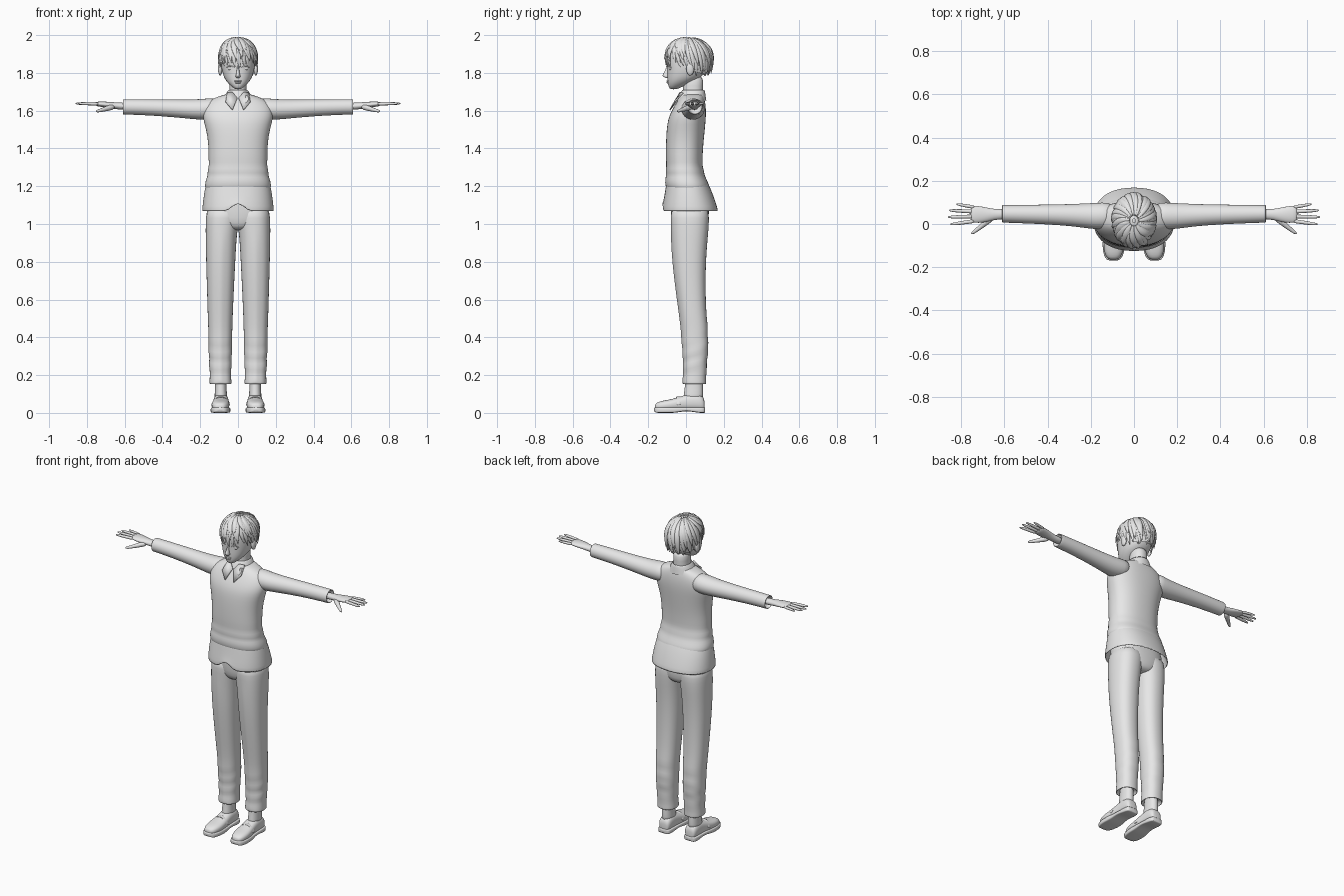
import bpy, bmesh, math, random
from mathutils import Vector as V

random.seed(4)
X, Y, Z = V((1, 0, 0)), V((0, 1, 0)), V((0, 0, 1))
grey = bpy.data.materials.new("plain grey")
grey.diffuse_color = (0.8, 0.8, 0.8, 1)


def ring(c, a, b, n=20, p=2.0):
    """Superellipse loop around c spanned by the vectors a and b."""
    out = []
    for i in range(n):
        t = 2 * math.pi * i / n
        co, si = math.cos(t), math.sin(t)
        out.append(V(c) + a * math.copysign(abs(co) ** (2 / p), co)
                   + b * math.copysign(abs(si) ** (2 / p), si))
    return out


def finish(name, bm, sub=1, thick=0):
    bmesh.ops.recalc_face_normals(bm, faces=bm.faces[:])
    for f in bm.faces:
        f.smooth = True
    me = bpy.data.meshes.new(name)
    bm.to_mesh(me)
    bm.free()
    me.materials.append(grey)
    ob = bpy.data.objects.new(name, me)
    bpy.context.collection.objects.link(ob)
    if thick:
        m = ob.modifiers.new("thickness", 'SOLIDIFY')
        m.thickness = thick
    if sub:
        ob.modifiers.new("smooth", 'SUBSURF').levels = sub
        ob.modifiers["smooth"].render_levels = sub
    return ob


def add_loft(bm, rings, cap=True):
    loops = [[bm.verts.new(v) for v in r] for r in rings]
    n = len(loops[0])
    for r, q in zip(loops, loops[1:]):
        for i in range(n):
            bm.faces.new((r[i], r[(i + 1) % n], q[(i + 1) % n], q[i]))
    if cap:
        bm.faces.new(loops[0])
        bm.faces.new(loops[-1])


def loft(name, rings, cap=True, sub=1, thick=0):
    bm = bmesh.new()
    add_loft(bm, rings, cap)
    return finish(name, bm, sub, thick)


def zrings(secs, n=28, p=2.2):
    """Horizontal loops from (z, x inner, x outer, y front, y back)."""
    return [ring(((a + b) / 2, (f + k) / 2, z), X * (b - a) / 2, Y * (k - f) / 2, n, p)
            for z, a, b, f, k in secs]


def body(secs, **kw):
    return zrings([(z, -w, w, f, k) for z, w, f, k in secs], **kw)


def tube(bm, pts, radii, side, flat=1.0, n=8):
    """Tapered tube; 'side' is the wide direction, 'flat' the thickness ratio."""
    rs = []
    for i, p in enumerate(pts):
        d = (pts[min(i + 1, len(pts) - 1)] - pts[max(i - 1, 0)]).normalized()
        a = (side - d * side.dot(d)).normalized()
        rs.append(ring(p, a * radii[i], d.cross(a) * radii[i] * flat, n))
    add_loft(bm, rs)


def blob(name, c, r):
    bm = bmesh.new()
    bmesh.ops.create_uvsphere(bm, u_segments=16, v_segments=10, radius=1)
    for v in bm.verts:
        v.co = V(c) + V((v.co.x * r[0], v.co.y * r[1], v.co.z * r[2]))
    return finish(name, bm, 0)


# Sweater with gathered folds at the waist
loft("sweater", body([
    (1.19, .160, -.090, .105), (1.185, .174, -.104, .124), (1.205, .177, -.110, .124),
    (1.235, .171, -.112, .110), (1.26, .160, -.104, .098), (1.28, .163, -.109, .096),
    (1.31, .154, -.104, .087), (1.34, .157, -.107, .088), (1.40, .156, -.107, .090),
    (1.47, .163, -.105, .097), (1.53, .178, -.100, .103), (1.57, .188, -.090, .106),
    (1.61, .185, -.071, .106), (1.645, .165, -.050, .102), (1.668, .125, -.035, .096),
    (1.685, .075, -.022, .092), (1.69, .040, -.005, .085)], p=2.3))

# Shirt tail below the sweater, split at the front
tail = body([(1.24, .158, -.095, .100), (1.18, .172, -.104, .128),
             (1.12, .180, -.114, .150), (1.065, .186, -.122, .167)], p=2.3)
for v in tail[-1]:
    if abs(v.x) < .012 and v.y < 0:
        v.z += .06
loft("shirt_tail", tail, cap=False, thick=-.006)

# Hips
loft("hips", body([(.965, .05, -.045, .09), (.985, .11, -.07, .115), (1.03, .165, -.08, .122),
                   (1.10, .165, -.082, .122), (1.2, .15, -.08, .10)], p=2.4))

# Neck and collar band
loft("neck", body([(1.62, .055, -.02, .09), (1.68, .047, -.016, .09),
                   (1.73, .044, -.015, .09), (1.79, .048, -.02, .095)]))
loft("collar", body([(1.655, .082, -.05, .108), (1.68, .070, -.038, .104),
                     (1.708, .054, -.022, .100), (1.712, .048, -.018, .094),
                     (1.68, .048, -.016, .09)]), cap=False)

for s, tag in ((1, "left"), (-1, "right")):
    # Collar flap
    bm = bmesh.new()
    bm.faces.new([bm.verts.new(p) for p in (
        (s * .004, -.050, 1.668), (s * .030, -.088, 1.605), (s * .066, -.064, 1.648),
        (s * .058, -.018, 1.695), (s * .03, -.032, 1.70))])
    finish(tag + "_collar_flap", bm, 0, .006)

    # Sleeve with turned-in cuff
    loft(tag + "_sleeve", [ring((s * x, y, z), Y * a, Z * b, 20) for x, y, z, a, b in (
        (.09, .040, 1.612, .060, .055), (.15, .037, 1.609, .063, .058),
        (.20, .037, 1.606, .060, .055), (.28, .041, 1.609, .052, .050),
        (.40, .044, 1.615, .046, .045), (.52, .046, 1.619, .043, .042),
        (.60, .047, 1.620, .041, .041), (.61, .047, 1.620, .041, .041),
        (.611, .047, 1.620, .036, .036), (.58, .047, 1.62, .034, .034))])

    # Hand: palm, four fingers and thumb
    bm = bmesh.new()
    add_loft(bm, [ring((s * x, y, z), Y * a, Z * b, 16) for x, y, z, a, b in (
        (.57, .045, 1.622, .026, .021), (.63, .045, 1.624, .023, .018),
        (.665, .043, 1.628, .030, .018), (.70, .043, 1.632, .038, .016),
        (.735, .045, 1.635, .041, .014), (.757, .046, 1.636, .038, .010))])
    for y0, x1, y1, r in ((.077, .822, .092, .0085), (.057, .856, .063, .0095),
                          (.035, .862, .032, .0095), (.014, .850, -.002, .0095)):
        a, b = V((s * .735, y0, 1.636)), V((s * x1, y1, 1.638))
        tube(bm, [a.lerp(b, t) for t in (0, .3, .6, .88, 1)],
             [r * 1.1, r, r * .95, r * .75, r * .35], Y)
    tube(bm, [V((s * x, y, z)) for x, y, z in (
        (.655, .030, 1.622), (.685, .008, 1.614), (.715, -.018, 1.605),
        (.742, -.038, 1.598), (.753, -.046, 1.596))], [.017, .016, .011, .009, .004], Y)
    finish(tag + "_hand", bm)

    # Trouser leg with folds gathering over the shin
    secs = [(1.10, -.01, .165, -.082, .120), (1.03, -.008, .171, -.082, .123),
            (.97, .002, .172, -.080, .120), (.90, .009, .171, -.076, .113),
            (.80, .014, .169, -.069, .106), (.70, .019, .166, -.058, .104),
            (.60, .024, .163, -.045, .105), (.50, .028, .160, -.031, .110),
            (.43, .030, .157, -.021, .118), (.39, .031, .157, -.022, .113),
            (.355, .032, .155, -.014, .121), (.32, .030, .158, -.018, .115),
            (.29, .035, .150, -.009, .118), (.26, .032, .156, -.016, .109),
            (.225, .037, .149, -.010, .112), (.19, .036, .150, -.014, .106),
            (.16, .034, .151, -.017, .108), (.153, .035, .150, -.016, .107),
            (.153, .040, .145, -.010, .102), (.18, .042, .143, -.008, .100)]
    rings = zrings([(z, *sorted((s * a, s * b)), f, k) for z, a, b, f, k in secs], 24, 2.3)
    for r in rings[8:15]:                      # slanted wrinkles
        for v in r:
            v.z += .25 * (v.y - .05)
    for r in rings[3:17]:                      # pressed front crease
        for v in r:
            if v.y < .02 and abs(v.x - s * .093) < .006:
                v.y -= .006
    loft(tag + "_trouser_leg", rings)

    # Ankle
    loft(tag + "_ankle", zrings([(z, s * .091 - w, s * .091 + w, f, k) for z, w, f, k in (
        (.06, .036, -.02, .092), (.10, .033, -.012, .092), (.14, .030, -.006, .090),
        (.22, .032, -.004, .09))], 16))

    # Shoe upper and sole, toes turned slightly outward
    shoe = ((.099, .024, .060), (.092, .036, .090), (.06, .040, .104), (.02, .040, .104),
            (-.015, .042, .092), (-.05, .046, .080), (-.09, .049, .070), (-.13, .044, .064),
            (-.155, .032, .054), (-.165, .018, .044))
    cx = lambda y: s * (.090 - .04 * (y + .02) * (y < -.02))
    loft(tag + "_shoe", [ring((cx(y), y, (t + .012) / 2), X * w, Z * (t - .012) / 2, 20, 2.5)
                         for y, w, t in shoe])
    sole = []
    for y, w, t in shoe:
        low = .009 if -.03 < y < .03 else (.008 if y < -.16 else 0)
        sole.append(ring((cx(y), y * 1.03, (low + .03) / 2), X * (w + .005),
                         Z * (.03 - low) / 2, 16, 6))
    loft(tag + "_sole", sole)
    # Strap across the instep
    bm = bmesh.new()
    tube(bm, [V((cx(-.04) + .045 * math.cos(t), -.04, .04 + .045 * math.sin(t)))
              for t in [math.pi * i / 10 for i in range(11)]], [.013] * 11, Y, .3)
    finish(tag + "_shoe_strap", bm)

    # Ear, eye, eyelid and brow
    blob(tag + "_ear", (s * .094, .022, 1.822), (.012, .021, .036))
    blob(tag + "_eye", (s * .039, -.083, 1.824), (.017, .0085, .010))
    bm = bmesh.new()
    for dz, r in ((.010, .003), (.030, .0028)):
        tube(bm, [V((s * (.018 + .044 * t), -.098 + .021 * t * t, 1.819 + dz + .009 * math.sin(math.pi * t)))
                  for t in (0, .25, .5, .75, 1)], [.001, r, r, r, .001], Z)
    finish(tag + "_eyelid_and_brow", bm)

# Head
loft("head", body([
    (1.713, .012, -.082, -.050), (1.722, .026, -.090, -.030), (1.737, .045, -.095, .005),
    (1.757, .063, -.097, .045), (1.78, .076, -.099, .085), (1.81, .085, -.099, .105),
    (1.84, .090, -.100, .115), (1.88, .091, -.104, .118), (1.92, .085, -.095, .112),
    (1.955, .065, -.07, .09), (1.975, .03, -.02, .05)], n=32))

# Nose and lips
loft("nose", body([(1.772, .006, -.104, -.085), (1.777, .014, -.117, -.085),
                   (1.786, .013, -.129, -.085), (1.80, .008, -.117, -.085),
                   (1.825, .006, -.106, -.085), (1.845, .004, -.100, -.085)], n=12))
blob("upper_lip", (0, -.096, 1.757), (.019, .0085, .004))
blob("lower_lip", (0, -.095, 1.748), (.016, .0085, .0045))

# Hair cap, open over the face
HC, HR = V((0, .015, 1.88)), V((.095, .118, .102))


def scalp(a, e, lift=1.0):
    h = math.cos(e) if e > 0 else 1 - .14 * e * e
    return HC + V((HR.x * h * math.cos(a), HR.y * h * math.sin(a), HR.z * math.sin(e))) * lift


def hairline(a):
    """Lowest elevation of the hair in direction a: short in front, long behind."""
    f = -math.sin(a)
    return -.35 - .1 * f if f > .35 else -.42 - .72 * min(1, (.35 - f) / .8)


loft("hair_cap", [[scalp(2 * math.pi * i / 32,
                         1.5 + (hairline(2 * math.pi * i / 32) + .2 - 1.5) * t / 8)
                   for i in range(32)] for t in range(9)], cap=False)

# Hair locks swirling out from the crown, in three layers
bm = bmesh.new()
for count, cut, lift, width in ((30, 0, 1.03, .019), (22, .32, 1.06, .019), (13, .75, 1.075, .018)):
    for k in range(count):
        a0 = 2 * math.pi * (k + random.uniform(-.25, .25)) / count
        a1 = a0 + random.uniform(.2, .45)
        end = hairline(a1) + cut + random.uniform(-.12, .14)
        pts = []
        for i in range(8):
            t = i / 7
            flick = lift + .05 * t ** 4 * (1 if cut else .4)
            p = scalp(a0 + (a1 - a0) * t, 1.4 + (end - 1.4) * t, flick)
            p.z = min(p.z, 1.991)
            pts.append(p)
        side = V((-math.sin(a1), math.cos(a1), 0))
        tube(bm, pts, [width * f for f in (.3, .6, .85, 1, 1, .8, .5, .06)], side, .45, 6)
finish("hair_locks", bm)
